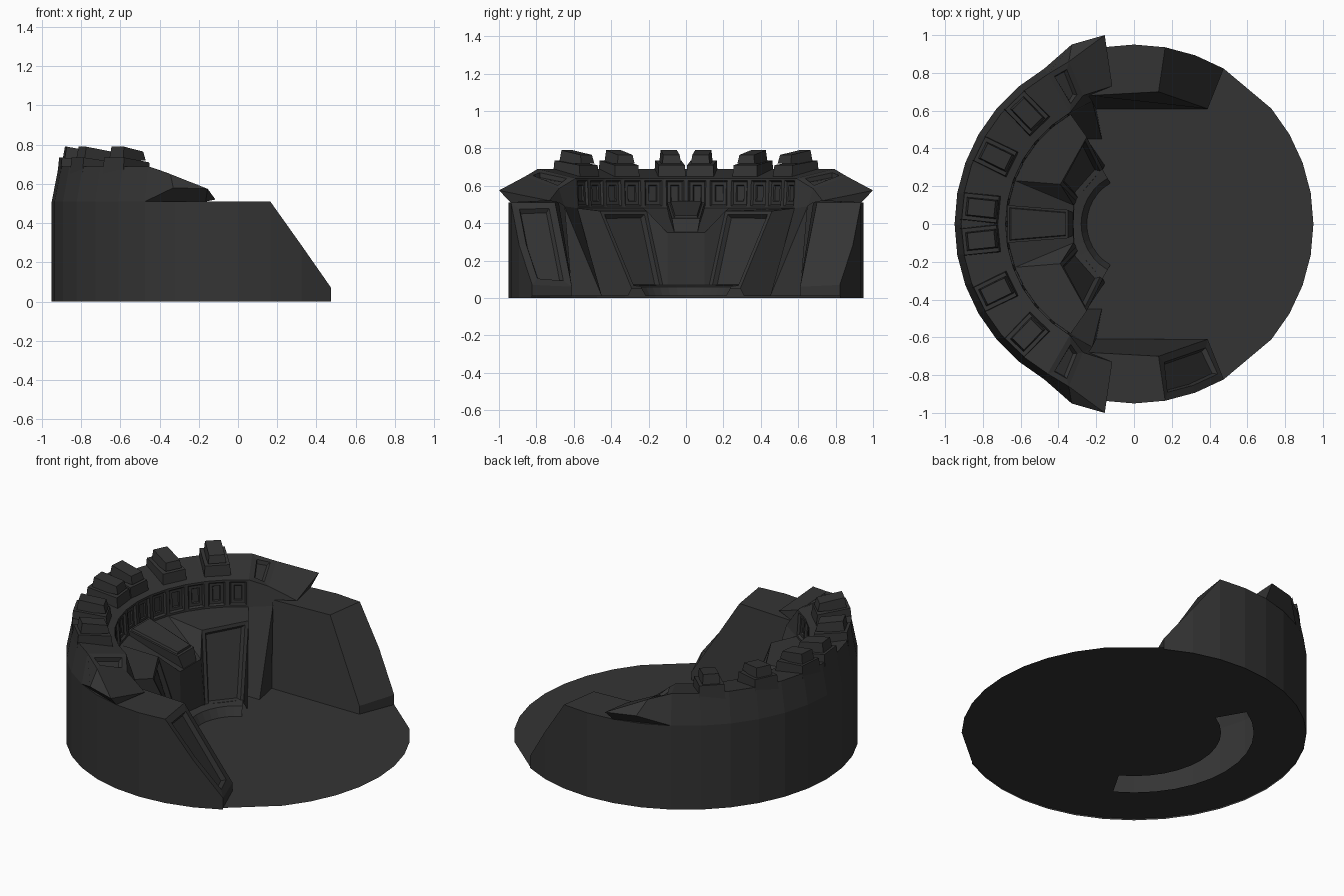
import bpy, bmesh, math
from mathutils import Vector, Matrix

if "Cube" in bpy.data.objects:
    bpy.data.objects.remove(bpy.data.objects["Cube"])

grey = bpy.data.materials.new("dark_grey")
grey.diffuse_color = (0.034, 0.034, 0.034, 1)
grey.use_nodes = True
grey.node_tree.nodes["Principled BSDF"].inputs["Base Color"].default_value = grey.diffuse_color

INSIDE = Vector((0.4, 0, 1.6))   # open side of the arena; interior faces look here


def pol(deg, r, z):
    a = math.radians(deg)
    return (r * math.cos(a), r * math.sin(a), z)


def finish(bm, name):
    me = bpy.data.meshes.new(name)
    bm.to_mesh(me)
    bm.free()
    me.materials.append(grey)
    ob = bpy.data.objects.new(name, me)
    bpy.context.collection.objects.link(ob)
    return ob


def shell(name, faces, outward=False, sides=(1, -1), insets=()):
    """Faces given for the +y half, repeated per side; panels cut by inset steps.
    insets: list of (face index, [(thickness, depth), ...])"""
    bm = bmesh.new()
    panels = dict(insets)
    todo = []
    for s in sides:
        for i, f in enumerate(faces):
            face = bm.faces.new([bm.verts.new((x, y * s, z)) for x, y, z in f])
            face.normal_update()
            c = face.calc_center_median()
            eye = Vector((c.x * 5, c.y * 5, c.z)) if outward else INSIDE
            if face.normal.dot(eye - c) < 0:
                face.normal_flip()
            if i in panels:
                todo.append((face, panels[i]))
    bmesh.ops.remove_doubles(bm, verts=bm.verts, dist=0.0005)
    for face, steps in todo:
        for t, d in steps:
            bmesh.ops.inset_individual(bm, faces=[face], thickness=t, depth=d,
                                       use_even_offset=True)
    return finish(bm, name)


def block(name, bottom, top, mat=None, steps=()):
    """Closed block from two matching quads; top face may be inset."""
    bm = bmesh.new()
    b = [bm.verts.new(v) for v in bottom]
    t = [bm.verts.new(v) for v in top]
    bm.faces.new(b)
    cap = bm.faces.new(t)
    for i in range(4):
        j = (i + 1) % 4
        bm.faces.new((b[i], b[j], t[j], t[i]))
    bmesh.ops.recalc_face_normals(bm, faces=bm.faces)
    for th, d in steps:
        bmesh.ops.inset_individual(bm, faces=[cap], thickness=th, depth=d)
    if mat:
        bm.transform(mat)
    return finish(bm, name)


# floor disc with the open slot under the back gallery
def rim_r(deg, r):
    return r * math.cos(math.radians(10)) if r > 0.9 and deg in (50, 310) else r


floor = []
for d in range(0, 360, 10):
    e = (d + 10) % 360
    floor.append([(0, 0, .01), pol(d, .48, .01), pol(e, .48, .01)])
    for r0, r1 in ((.48, .66), (.66, .95)):
        if r0 == .48 and 120 <= d < 240:
            continue
        floor.append([pol(d, r0, .01), pol(d, rim_r(d, r1), .01),
                      pol(e, rim_r(e, r1), .01), pol(e, r0, .01)])
shell("floor_disc", floor, sides=(1,))

# outer wall, low at the two front ends
height = lambda d: {60: .07, 70: .285}.get(d, .51)
shell("outer_wall", [[pol(d, .95, 0), pol(d + 10, .95, 0),
                      pol(d + 10, .95, height(d + 10)), pol(d, .95, height(d))]
                     for d in range(60, 180, 10)], outward=True)

# back rim: leaning parapet, sloped top, ring of recessed panels
back = range(120, 180, 10)
strip = lambda a, b: [[pol(d, *a), pol(d + 10, *a), pol(d + 10, *b), pol(d, *b)] for d in back]
shell("parapet", strip((.95, .51), (.915, .69)), outward=True)
shell("rim_top", strip((.915, .69), (.68, .64)))
shell("panel_ring", strip((.68, .64), (.67, .48)),
      insets=[(i, [(.012, 0), (.008, -.012), (.016, 0), (.004, -.008)]) for i in range(6)])

# stepped battlements
for a in (6, 26, 46):
    for s in (1, -1):
        m = Matrix.Rotation(math.radians(180 + a * s), 4, 'Z')
        for nm, r0, r1, w, z0, z1, lean in (("battlement_base", .715, .92, .075, .63, .735, .01),
                                            ("battlement_top", .73, .895, .05, .72, .79, .012)):
            q = lambda x0, x1, w, za, zb: [(x0, -w, za), (x1, -w, zb), (x1, w, zb), (x0, w, za)]
            block(nm, q(r0, r1, w, z0, z0),
                  q(r0 + lean, r1 - lean, w - lean / 2, z1 - .025, z1), m)

# gallery, centre buttress, big slanted panels and leaning pillars
arc = {d: pol(d, .67, .48) for d in range(120, 190, 10)}
A0, A1 = (-.32, 0, .35), (-.32, .10, .35)
B0, B1 = (-.33, 0, .05), (-.315, .10, .05)
P1, P2 = (-.39, .21, .465), (-.25, .46, .465)
C1, C2, C3 = (-.305, .12, .05), (-.165, .29, .05), (-.155, .31, .01)
E, F, Ft = (-.25, .45, .01), (-.17, .45, .01), (-.22, .65, .49)
H1, H2 = (.13, .70, .51), (-.24, .68, .51)
G0, G1, G2 = (.39, .61, .01), (.39, .61, .06), (-.2, .61, .01)
shell("gallery", [
    [arc[180], arc[170], arc[160], A1, A0],
    [arc[d] for d in range(160, 110, -10)] + [P2, P1],
    [arc[160], P1, A1],
    [A0, A1, B1, B0],
    [A1, P1, C1, B1],
    [P1, P2, C2, C1],
    [P2, arc[120], E, C3, C2],
    [arc[120], Ft, F, E],
    [Ft, G2, F],
], insets=[(5, [(.02, 0), (.012, -.025)])])

# sloping ridge on the centre buttress
block("centre_ridge",
      [(-.67, -.1, .44), (-.32, -.06, .34), (-.32, .06, .34), (-.67, .1, .44)],
      [(-.67, -.1, .51), (-.35, -.075, .425), (-.35, .075, .425), (-.67, .1, .51)],
      steps=[(.018, 0), (.006, .012)])

# low curved step at the foot of the buttress
step = []
for d in back:
    for a, b in (((.335, .07), (.28, .06)), ((.28, .06), (.25, .01))):
        step.append([pol(d, *a), pol(d + 10, *a), pol(d + 10, *b), pol(d, *b)])
shell("curved_step", step)

# side walls: flat top and slanted inner face
shell("side_wall", [
    [H1] + [pol(d, .95, .51) for d in range(80, 130, 10)] + [H2],
    [H1, H2, G2, G0, G1],
    [G1, G0, pol(60, .95, .01), pol(60, .95, .07)],
])

# sloping wall ends; only the front one carries a recessed panel
ramp = [[H1, pol(80, .95, .51), pol(70, .95, .285), pol(60, .95, .07), G1]]
shell("plain_ramp", ramp, sides=(1,))
shell("panelled_ramp", ramp, sides=(-1,), insets=[(0, [(.04, 0), (.012, -.025)])])

# shoulder wings closing the rim on both sides
Ra, Rb = pol(120, .68, .64), pol(120, .915, .69)
Rc, Rd = (-.345, .86, .65), (-.27, .68, .585)
W2, W3, W4 = (-.33, .95, .58), (-.155, 1.0, .575), (-.115, .73, .52)
o120, o100 = pol(120, .95, .51), pol(100, .95, .51)
shell("wing_top", [
    [Ra, Rb, Rc, Rd],
    [Rd, Rc, W3, W4],
    [Ra, Rd, Ft, arc[120]],
    [Rd, W4, H2, Ft],
], insets=[(0, [(.03, 0), (.01, -.022)])])
shell("wing_outside", [
    [Rc, W2, W3],
    [Rb, Rc, W2, o120],
    [W2, W3, o100, o120],
    [W3, W4, o100],
], outward=True)
